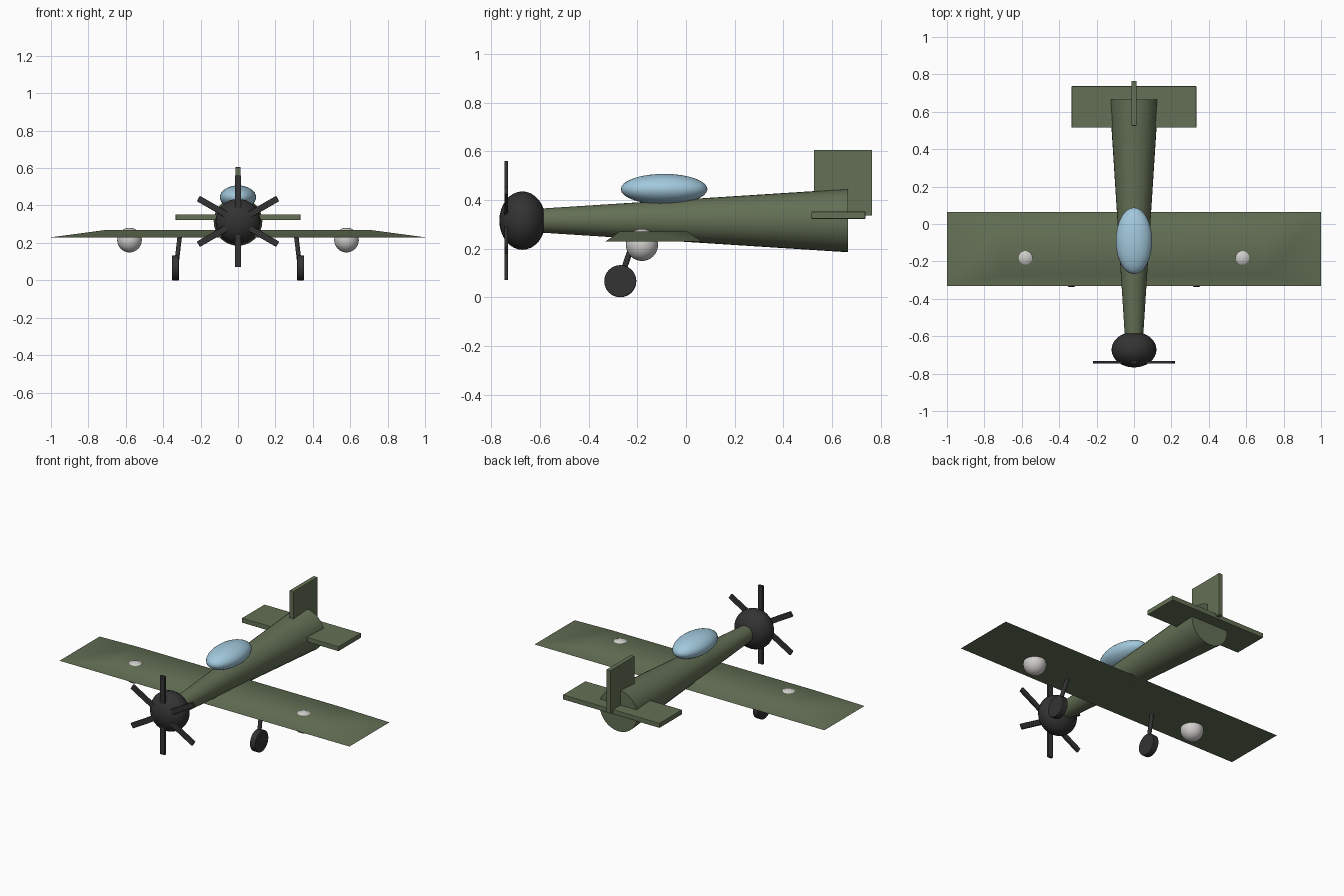
import bpy
import math
from mathutils import Vector

cube = bpy.data.objects.get("Cube")
if cube:
    bpy.data.objects.remove(cube, do_unlink=True)


def material(name, r, g, b):
    m = bpy.data.materials.new(name)
    m.use_nodes = True
    m.diffuse_color = (r, g, b, 1)
    bsdf = next(n for n in m.node_tree.nodes if n.type == 'BSDF_PRINCIPLED')
    bsdf.inputs["Base Color"].default_value = (r, g, b, 1)
    return m


GREEN = material("olive green", 0.125, 0.16, 0.09)
DARK = material("charcoal", 0.033, 0.033, 0.033)
GLASS = material("pale blue glass", 0.36, 0.58, 0.72)
LAMP = material("light grey", 0.62, 0.61, 0.59)


def finish(name, mat, smooth_angle=35, bevel=0):
    """Name, colour and shade the active object."""
    ob = bpy.context.object
    ob.name = name
    ob.data.materials.append(mat)
    bpy.ops.object.transform_apply(location=False, rotation=True, scale=True)
    if bevel:
        mod = ob.modifiers.new("soft edges", 'BEVEL')
        mod.width = bevel
        mod.segments = 2
    else:
        bpy.ops.object.shade_smooth_by_angle(angle=math.radians(smooth_angle))
    return ob


def ellipsoid(name, mat, loc, radii):
    bpy.ops.mesh.primitive_uv_sphere_add(segments=32, ring_count=16, location=loc)
    bpy.context.object.scale = radii
    return finish(name, mat)


def box(name, mat, loc, size, turn=0):
    bpy.ops.mesh.primitive_cube_add(size=1, location=loc, rotation=(0, turn, 0))
    bpy.context.object.scale = size
    return finish(name, mat, bevel=0.003)


def tube(name, mat, start, end, r1, r2, sides=32, bevel=0):
    """Straight or tapered round bar between two points."""
    a, b = Vector(start), Vector(end)
    bpy.ops.mesh.primitive_cone_add(
        vertices=sides, radius1=r1, radius2=r2, depth=(b - a).length,
        location=(a + b) / 2, rotation=(b - a).to_track_quat('Z', 'Y').to_euler())
    return finish(name, mat, bevel=bevel)


AXIS = 0.315

# Fuselage and canopy
tube("fuselage", GREEN, (0, -0.665, AXIS), (0, 0.665, AXIS), 0.045, 0.13)
ellipsoid("canopy", GLASS, (0, -0.09, 0.444), (0.097, 0.178, 0.063))

# Nose and six-bladed propeller
ellipsoid("nose", DARK, (0, -0.672, AXIS), (0.12, 0.095, 0.12))
for i in range(3):
    box(f"propeller_blade_pair_{i + 1}", DARK, (0, -0.739, AXIS),
        (0.033, 0.015, 0.49), turn=math.radians(60 * i))

# Wing with a smaller top face
bpy.ops.mesh.primitive_cube_add(size=1, location=(0, -0.133, 0.25))
wing = bpy.context.object
wing.scale = (2, 0.395, 0.04)
for v in wing.data.vertices:
    if v.co.z > 0:
        v.co.x *= 0.7
        v.co.y *= 0.7
finish("wing", GREEN, smooth_angle=42)

# Tail
box("tailplane", GREEN, (0, 0.626, 0.337), (0.667, 0.222, 0.03))
box("tail_fin", GREEN, (0, 0.645, 0.47), (0.028, 0.24, 0.27))

# Wing lamps and landing gear on both sides
for side, s in (("left", 1), ("right", -1)):
    ellipsoid(f"{side}_wing_lamp", LAMP, (0.58 * s, -0.181, 0.215), (0.066,) * 3)
    tube(f"{side}_strut", DARK, (0.311 * s, -0.212, 0.24),
         (0.33 * s, -0.268, 0.08), 0.012, 0.012, sides=16)
    tube(f"{side}_wheel", DARK, (0.316 * s, -0.27, 0.066),
         (0.354 * s, -0.27, 0.066), 0.066, 0.066, bevel=0.004)
